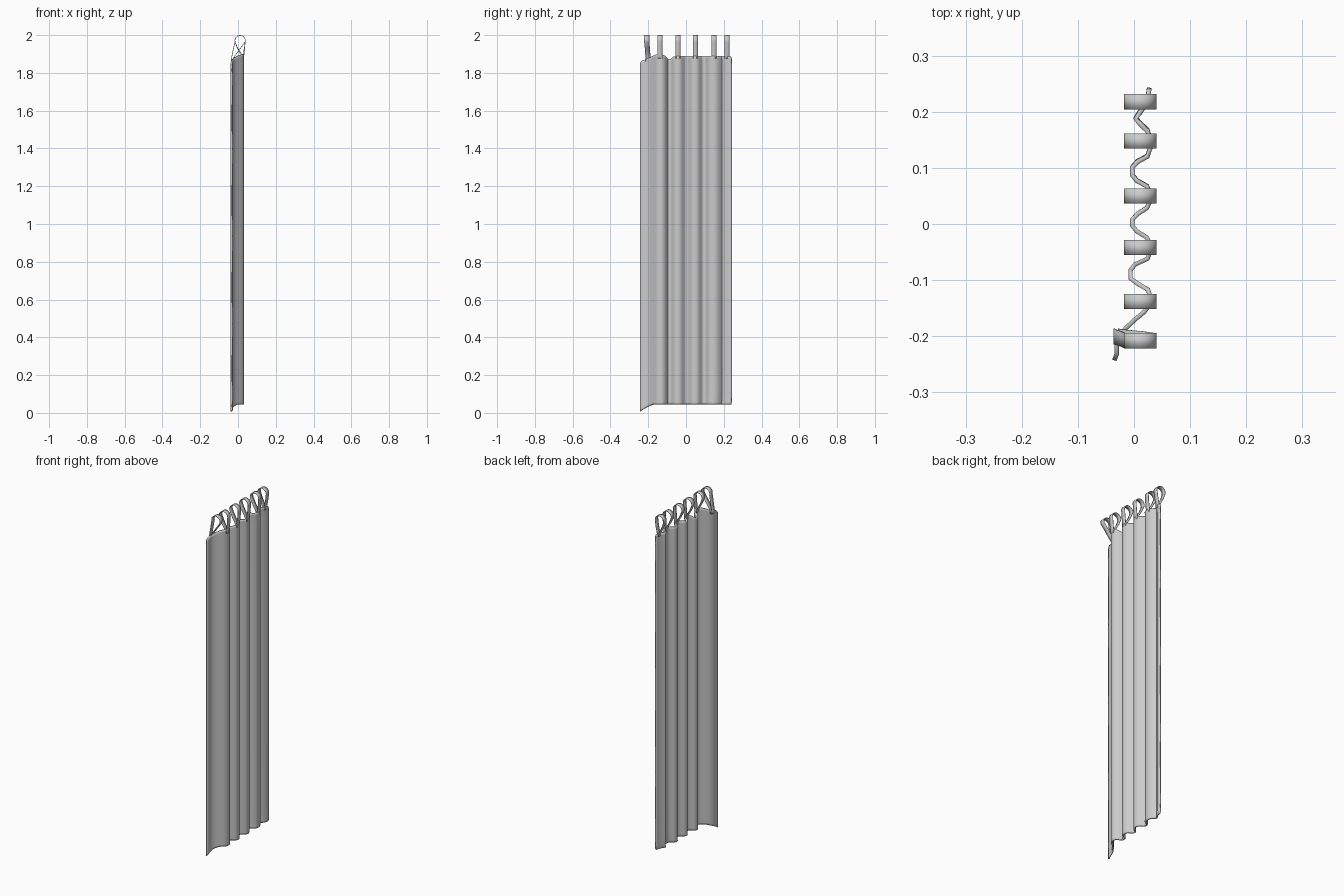
import bpy, bmesh, math

if "Cube" in bpy.data.objects:
    bpy.data.objects.remove(bpy.data.objects["Cube"])

def interp(table, v):
    for (a, p), (b, q) in zip(table, table[1:]):
        if v <= b:
            return p + (q - p) * max(0, (v - a) / (b - a))
    return table[-1][1]

def sheet(name, rows, thickness, closed=False):
    bm = bmesh.new()
    grid = [[bm.verts.new(p) for p in row] for row in rows]
    for a, b in zip(grid, grid[1:]):
        for i in range(len(a) - 1):
            bm.faces.new((a[i], a[i + 1], b[i + 1], b[i]))
    bmesh.ops.recalc_face_normals(bm, faces=bm.faces)
    mesh = bpy.data.meshes.new(name)
    bm.to_mesh(mesh)
    bm.free()
    ob = bpy.data.objects.new(name, mesh)
    bpy.context.collection.objects.link(ob)
    mod = ob.modifiers.new("cloth thickness", 'SOLIDIFY')
    mod.thickness, mod.offset = thickness, 0
    bpy.ops.object.select_all(action='DESELECT')
    bpy.context.view_layer.objects.active = ob
    ob.select_set(True)
    bpy.ops.object.shade_smooth_by_angle(angle=math.radians(50))
    return ob

# Pleated curtain: plan outline (x, y) from front edge to back edge
path = [(-.035, -.243), (-.031, -.232), (-.031, -.215), (-.026, -.2), (-.014, -.185),
        (.002, -.17), (.018, -.157), (.028, -.143), (.029, -.13), (.025, -.117),
        (.006, -.106), (-.006, -.097), (-.006, -.082), (.002, -.072), (.024, -.062),
        (.029, -.049), (.029, -.037), (.023, -.024), (.005, -.013), (-.003, -.003),
        (-.003, .008), (.006, .018), (.023, .029), (.029, .042), (.029, .055),
        (.023, .068), (.005, .078), (-.003, .088), (-.003, .102), (.006, .112),
        (.024, .122), (.029, .137), (.029, .152), (.024, .168), (.012, .179),
        (.003, .19), (.010, .2), (.019, .213), (.025, .23), (.027, .243)]
bottom = [(-.243, .008), (-.215, .025), (-.175, .045), (.25, .045)]
top = [(-.243, 1.852), (-.232, 1.866), (-.2, 1.875), (-.165, 1.895), (-.145, 1.9),
       (-.117, 1.893), (-.1, 1.875), (-.08, 1.872), (-.062, 1.888), (.22, 1.89), (.243, 1.885)]
rows = []
for t, squeeze in [(0, .985), (.006, .995), (.03, 1), (.25, 1), (.5, 1),
                   (.75, 1), (.97, 1), (.994, .995), (1, .985)]:
    row = []
    for x, y in path:
        lo, hi = interp(bottom, y), interp(top, y)
        s = squeeze if y > 0 else 1
        row.append((x, y * s, lo + (hi - lo) * t))
    rows.append(row)
sheet("pleated_curtain", rows, .008)

# Teardrop hanging loops along the top hem
def hanging_loop(name, y, foot_x, foot_y, foot_z):
    cx, cz, r = .011, 1.971, .0275
    prof = [(foot_x - .004, foot_z, 1), (foot_x - .004, foot_z + .015, .9),
            (.35 * (foot_x - .004) + .65 * (cx - r), cz - .037, .4)]
    for i in range(13):
        a = math.pi * (1.08 - 1.16 * i / 12)
        prof.append((cx + r * math.cos(a), cz + r * math.sin(a), 0))
    prof += [(.35 * (foot_x + .004) + .65 * (cx + r), cz - .037, .4),
             (foot_x + .004, foot_z + .015, .9), (foot_x + .004, foot_z, 1)]
    rows = []
    for side in (-.0135, .0135):
        rows.append([(x, y + side + (foot_y - y) * k, z) for x, z, k in prof])
    sheet(name, rows, .003)

for i, y in enumerate((-.138, -.042, .05, .148)):
    hanging_loop(f"hanging_loop_{i + 2}", y, .027, y, 1.875)
hanging_loop("hanging_loop_1", -.208, -.031, -.2, 1.86)
hanging_loop("hanging_loop_6", .218, .021, .218, 1.875)
